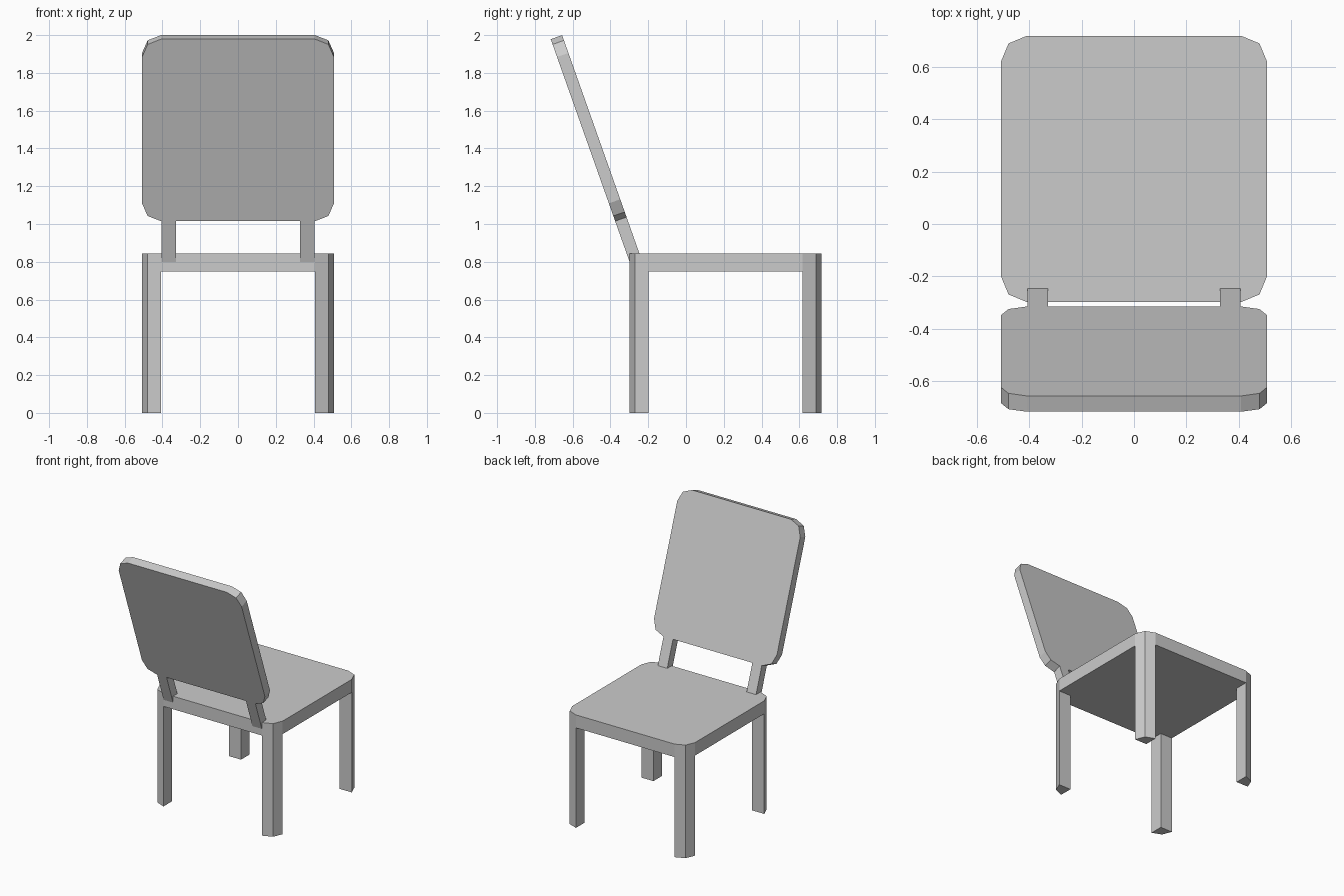
import bpy, bmesh, math
from mathutils import Matrix, Vector

if "Cube" in bpy.data.objects:
    bpy.data.objects.remove(bpy.data.objects["Cube"])

HALF, R = 0.508, 0.10          # half width of seat/back, corner radius
CY = 0.21                      # seat centre in y
SEAT_Z0, SEAT_Z1 = 0.748, 0.845
TILT = math.radians(19.5)
THICK = 0.064


def corner(cx, cy, quadrant):
    """Two-segment rounded corner around (cx, cy)."""
    return [(cx + R * math.cos(a), cy + R * math.sin(a))
            for a in (math.radians(90 * quadrant + 45 * i) for i in range(3))]


def rounded_rect(hx, hy, cy):
    x, y = hx - R, hy - R
    centres = [(x, y), (-x, y), (-x, -y), (x, -y)]
    return [p for q, (a, b) in enumerate(centres) for p in corner(a, cy + b, q)]


def prism(name, profile, z0, z1, matrix=Matrix()):
    """Extrude a 2D outline from z0 to z1."""
    bm = bmesh.new()
    face = bm.faces.new([bm.verts.new((x, y, z0)) for x, y in profile])
    ext = bmesh.ops.extrude_face_region(bm, geom=[face])
    top = [v for v in ext["geom"] if isinstance(v, bmesh.types.BMVert)]
    bmesh.ops.translate(bm, verts=top, vec=(0, 0, z1 - z0))
    bmesh.ops.recalc_face_normals(bm, faces=bm.faces[:])
    mesh = bpy.data.meshes.new(name)
    bm.to_mesh(mesh)
    bm.free()
    ob = bpy.data.objects.new(name, mesh)
    ob.matrix_world = matrix
    bpy.context.collection.objects.link(ob)
    return ob


# Seat
prism("seat", rounded_rect(HALF, HALF, CY), SEAT_Z0, SEAT_Z1)

# Legs: square inside, following the seat's rounded corner outside
c = HALF - R
leg_spots = [("front_right", 1, -1, 3), ("front_left", -1, -1, 2),
             ("back_left", -1, 1, 1), ("back_right", 1, 1, 0)]
for label, sx, sy, q in leg_spots:
    cx, cy = sx * c, CY + sy * c
    prism(label + "_leg", [(cx, cy)] + corner(cx, cy, q), 0, SEAT_Z0)

# Reclined frame: local y runs up the backrest, local -z is its thickness
back = Matrix.Translation((0, -0.375, 1.015)) @ Matrix.Rotation(math.pi / 2 + TILT, 4, 'X')
H = 1.022
prism("backrest", rounded_rect(HALF, H / 2, H / 2), -THICK, 0, back)

# Backrest posts, sunk into the seat
for label, s in (("left", -1), ("right", 1)):
    x0, x1 = s * 0.328, s * 0.406
    prism(label + "_back_post", [(x0, -0.26), (x1, -0.26), (x1, 0), (x0, 0)],
          -THICK, 0, back)
